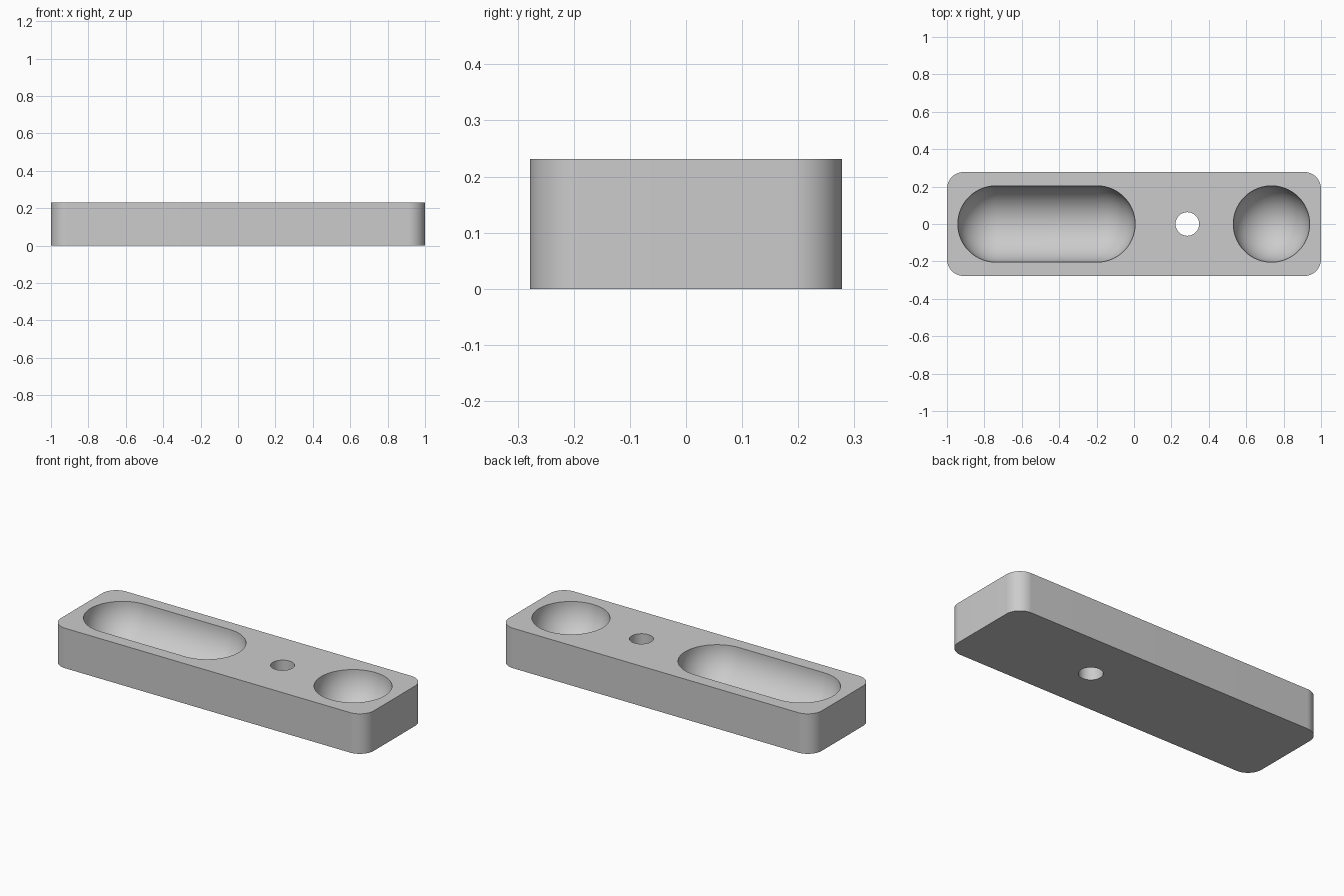
import bpy, bmesh, math

cube = bpy.data.objects.get("Cube")
if cube:
    bpy.data.objects.remove(cube)

LENGTH, WIDTH, HEIGHT = 2.0, 0.556, 0.231
CORNER = 0.09
POCKET = 0.204

grey = bpy.data.materials.new("plain grey")
grey.use_nodes = True
colour = (0.6, 0.6, 0.6, 1)
grey.diffuse_color = colour
grey.node_tree.nodes["Principled BSDF"].inputs["Base Color"].default_value = colour


def outline(cx, half_x, half_y, radius, z, steps=24):
    """Rounded rectangle ring; half sizes locate the corner centres."""
    ring = []
    for q, (sx, sy) in enumerate([(1, 1), (-1, 1), (-1, -1), (1, -1)]):
        for i in range(steps + 1):
            a = (q + i / steps) * math.pi / 2
            ring.append((cx + sx * half_x + radius * math.cos(a),
                         sy * half_y + radius * math.sin(a), z))
    return ring


def loft(name, rings):
    """Closed solid through a stack of rings."""
    bm = bmesh.new()
    loops = [[bm.verts.new(p) for p in ring] for ring in rings]
    for low, high in zip(loops, loops[1:]):
        for i in range(len(low)):
            j = (i + 1) % len(low)
            bm.faces.new((low[i], low[j], high[j], high[i]))
    bm.faces.new(loops[0][::-1])
    bm.faces.new(loops[-1])
    bmesh.ops.remove_doubles(bm, verts=bm.verts, dist=1e-5)
    bmesh.ops.recalc_face_normals(bm, faces=bm.faces)
    mesh = bpy.data.meshes.new(name)
    bm.to_mesh(mesh)
    bm.free()
    mesh.materials.append(grey)
    obj = bpy.data.objects.new(name, mesh)
    bpy.context.collection.objects.link(obj)
    return obj


def round_pocket(name, cx, half_x, steps=20):
    """Round-bottomed cutter that rises past the top of the block."""
    rings = []
    for i in range(steps + 1):
        a = (0.02 + 0.98 * i / steps) * math.pi / 2
        rings.append(outline(cx, half_x, 0, POCKET * math.sin(a),
                             HEIGHT - POCKET * math.cos(a)))
    rings.append(outline(cx, half_x, 0, POCKET, HEIGHT + 0.1))
    return loft(name, rings)


# Block with rounded upright corners
block = loft("tray_block", [
    outline(0, LENGTH / 2 - CORNER, WIDTH / 2 - CORNER, CORNER, z)
    for z in (0, HEIGHT)])

# Long trough, round bowl and through hole
cutters = [
    round_pocket("trough_cutter", -0.468, 0.27),
    round_pocket("bowl_cutter", 0.735, 0),
    loft("hole_cutter", [outline(0.285, 0, 0, 0.063, z)
                         for z in (-0.1, HEIGHT + 0.1)]),
]
for cutter in cutters:
    cutter.hide_render = True
    cut = block.modifiers.new(cutter.name, 'BOOLEAN')
    cut.operation = 'DIFFERENCE'
    cut.solver = 'EXACT'
    cut.object = cutter

# Apply the cuts and drop the cutters
bpy.ops.object.select_all(action='DESELECT')
block.select_set(True)
bpy.context.view_layer.objects.active = block
for cutter in cutters:
    bpy.ops.object.modifier_apply(modifier=cutter.name)
    bpy.data.objects.remove(cutter)
bpy.ops.object.shade_smooth_by_angle(angle=math.radians(30))
